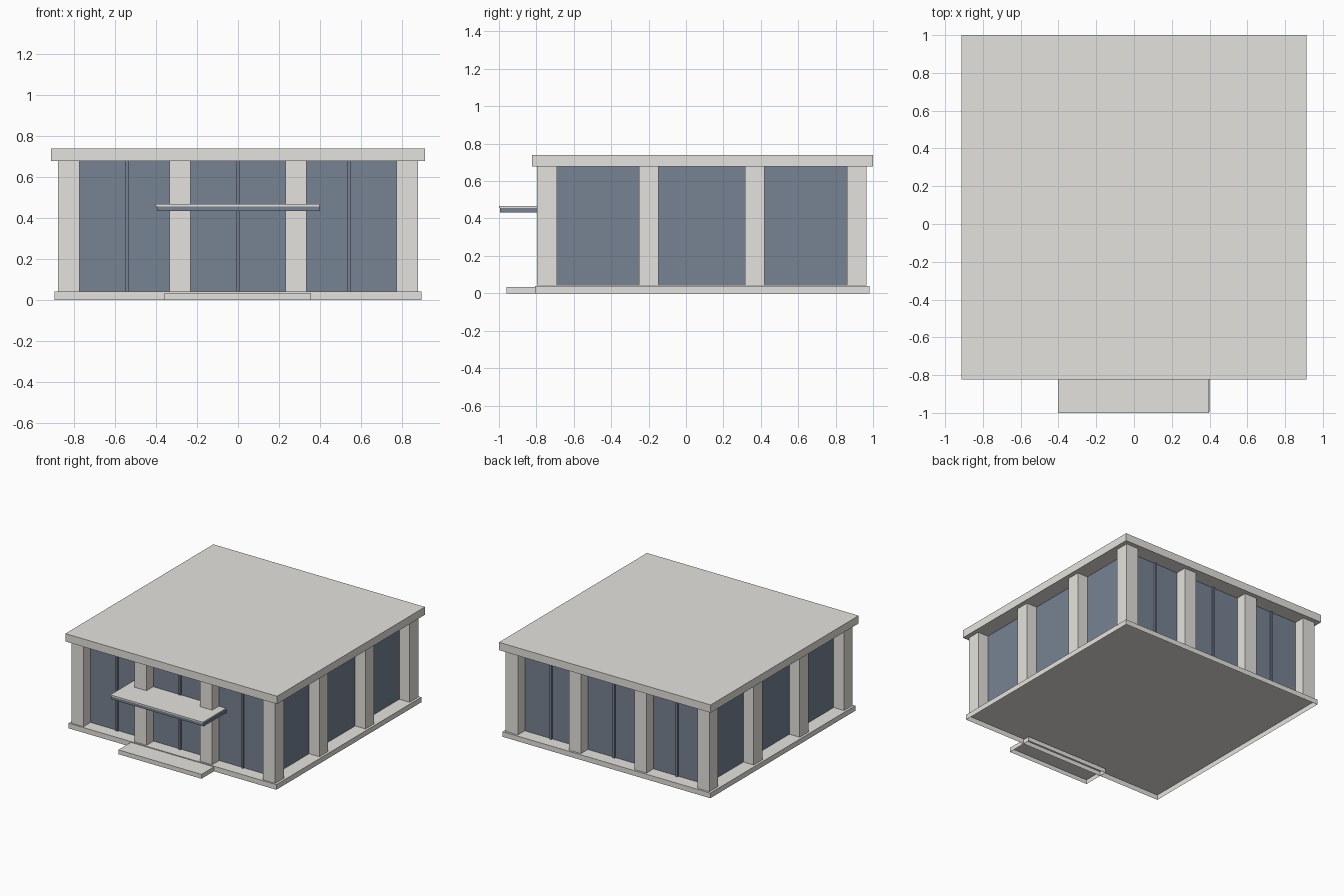
import bpy
import bmesh
from mathutils import Vector

cube = bpy.data.objects.get("Cube")
if cube:
    bpy.data.objects.remove(cube, do_unlink=True)


def material(name, rgb):
    m = bpy.data.materials.new(name)
    m.use_nodes = True
    m.diffuse_color = (*rgb, 1)
    m.node_tree.nodes["Principled BSDF"].inputs["Base Color"].default_value = (*rgb, 1)
    return m


concrete = material("pale concrete", (0.78, 0.765, 0.725))
glass = material("blue grey glass", (0.185, 0.225, 0.29))


def box(name, x, y, z, mat, open_bottom=False):
    """Box spanning the given (low, high) range on each axis."""
    lo, hi = Vector((x[0], y[0], z[0])), Vector((x[1], y[1], z[1]))
    bm = bmesh.new()
    bmesh.ops.create_cube(bm, size=1)
    for v in bm.verts:
        v.co = (lo + hi) / 2 + v.co * (hi - lo)
    if open_bottom:
        bm.normal_update()
        under = [f for f in bm.faces if f.normal.z < -0.5]
        bmesh.ops.delete(bm, geom=under, context="FACES_ONLY")
    mesh = bpy.data.meshes.new(name)
    bm.to_mesh(mesh)
    bm.free()
    mesh.materials.append(mat)
    bpy.context.collection.objects.link(bpy.data.objects.new(name, mesh))


def around(c, half):
    return (c - half, c + half)


FLOOR, CEILING = 0.04, 0.679
STOREY = (FLOOR + 0.001, CEILING)

# Slabs: the base and the step are shells, hollow underneath
box("base_slab", (-0.896, 0.896), (-0.807, 0.98), (0, FLOOR), concrete, open_bottom=True)
box("entrance_step", (-0.36, 0.357), (-0.96, -0.75), (0, 0.034), concrete, open_bottom=True)
box("roof_slab", (-0.913, 0.913), (-0.823, 1.0), (CEILING, 0.74), concrete)

# Glazed walls, set back behind the columns
box("glass_walls", (-0.79, 0.79), (-0.71, 0.88), STOREY, glass)

# Columns around the perimeter
xs = (-0.827, -0.283, 0.283, 0.827)
ys = (-0.744, -0.199, 0.368, 0.913)
for i, x in enumerate(xs):
    for j, y in enumerate(ys):
        if i in (0, 3) or j in (0, 3):
            box("column", around(x, 0.052), around(y, 0.053), STOREY, concrete)

# Mullions in the middle of each front and back bay
for x in (-0.543, 0, 0.543):
    for y in (-0.71, 0.88):
        box("mullion", around(x, 0.008), around(y, 0.014), STOREY, glass)

# Entrance canopy, running back to the glass
box("canopy_top", (-0.402, 0.397), (-1.0, -0.715), (0.457, 0.467), concrete)
box("canopy_frame", (-0.396, 0.4), (-0.995, -0.715), (0.433, 0.457), glass)
